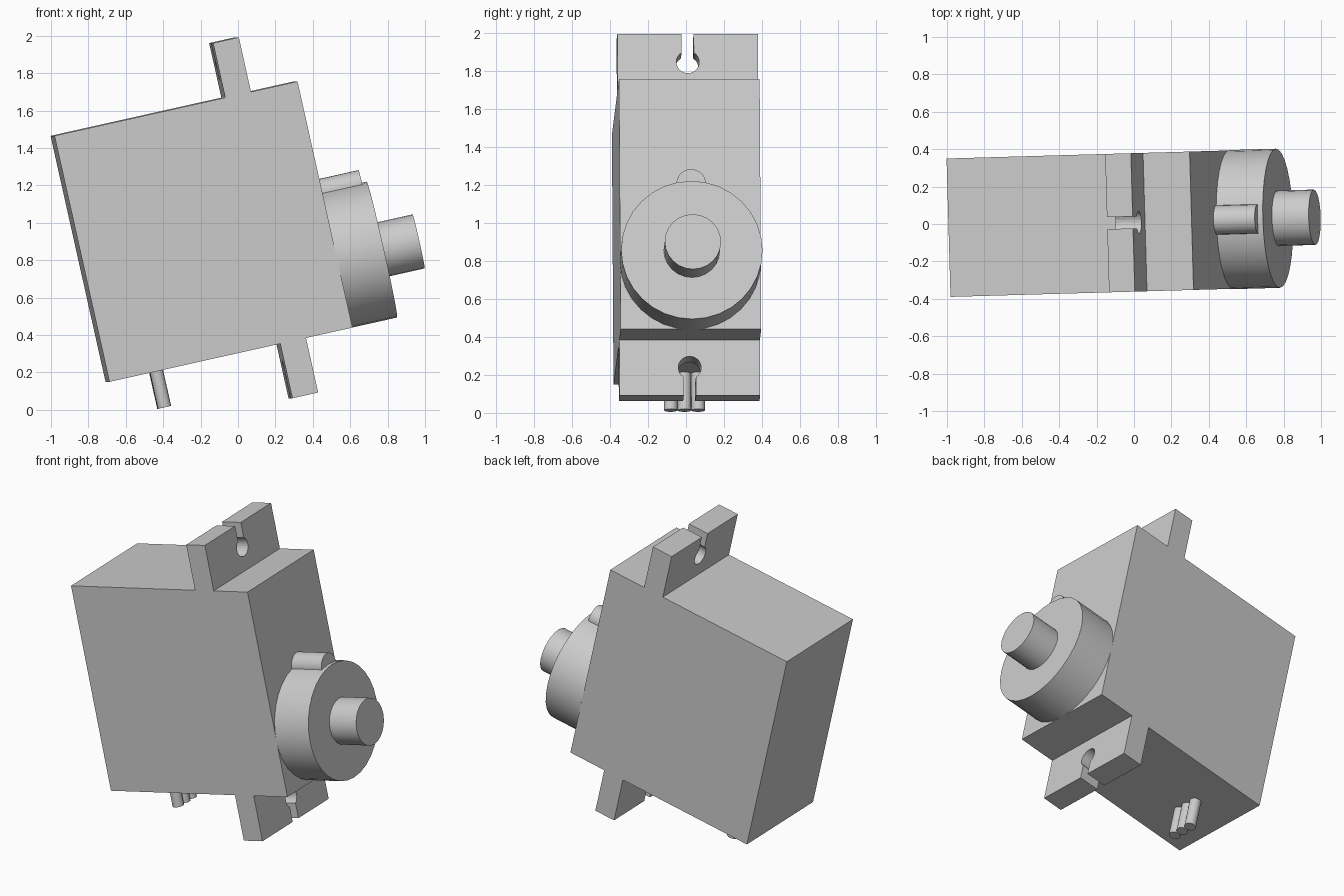
import bpy, bmesh, math
from mathutils import Matrix, Vector

if "Cube" in bpy.data.objects:
    bpy.data.objects.remove(bpy.data.objects["Cube"], do_unlink=True)

grey = bpy.data.materials.new("plain_grey")
grey.use_nodes = True
colour = (0.6, 0.6, 0.6, 1)
grey.diffuse_color = colour
grey.node_tree.nodes["Principled BSDF"].inputs["Base Color"].default_value = colour

# Whole model is tilted: local x runs along the shaft, local z towards the upper tab
POSE = (Matrix.Translation((-0.195, 0.003, 0.9525))
        @ Matrix.Rotation(math.radians(1.64), 4, "Z")
        @ Matrix.Rotation(math.radians(-12.6), 4, "Y"))
HALF_X, HALF_Y, HALF_Z = 0.666, 0.37, 0.674
SHAFT_Z = -0.304


def finish(name, bm, smooth=False):
    bmesh.ops.recalc_face_normals(bm, faces=bm.faces)
    mesh = bpy.data.meshes.new(name)
    bm.to_mesh(mesh)
    bm.free()
    mesh.materials.append(grey)
    obj = bpy.data.objects.new(name, mesh)
    obj.matrix_world = POSE
    bpy.context.collection.objects.link(obj)
    if smooth:
        bpy.ops.object.select_all(action="DESELECT")
        obj.select_set(True)
        bpy.context.view_layer.objects.active = obj
        bpy.ops.object.shade_smooth_by_angle(angle=math.radians(35))
    return obj


def prism(name, points, x0, x1):
    """Extrude a (y, z) outline along local x."""
    bm = bmesh.new()
    face = bm.faces.new([bm.verts.new((x0, y, z)) for y, z in points])
    grown = bmesh.ops.extrude_face_region(bm, geom=[face])["geom"]
    verts = [v for v in grown if isinstance(v, bmesh.types.BMVert)]
    bmesh.ops.translate(bm, verts=verts, vec=(x1 - x0, 0, 0))
    return finish(name, bm)


def rod(name, start, end, radius, sides):
    start, end = Vector(start), Vector(end)
    axis = end - start
    bm = bmesh.new()
    bmesh.ops.create_cone(
        bm, cap_ends=True, segments=sides, radius1=radius, radius2=radius,
        depth=axis.length,
        matrix=Matrix.Translation((start + end) / 2)
        @ axis.to_track_quat("Z", "Y").to_matrix().to_4x4())
    return finish(name, bm, smooth=True)


# Main case
prism("case", [(-HALF_Y, -HALF_Z), (HALF_Y, -HALF_Z),
               (HALF_Y, HALF_Z), (-HALF_Y, HALF_Z)], -HALF_X, HALF_X)

# Mounting tabs with a keyhole slot open at the outer end
TIP, HOLE_Z, HOLE_R, SLOT = 0.973, 0.823, 0.06, 0.032
gap = math.asin(SLOT / HOLE_R)
steps = 20
arc = []
for i in range(steps + 1):
    a = gap + (2 * math.pi - 2 * gap) * i / steps
    arc.append((HOLE_R * math.sin(a), HOLE_Z + HOLE_R * math.cos(a)))
keyhole = ([(HALF_Y, HALF_Z), (HALF_Y, TIP), (SLOT, TIP)] + arc
           + [(-SLOT, TIP), (-HALF_Y, TIP), (-HALF_Y, HALF_Z)])
for name, side in (("upper_tab", 1), ("lower_tab", -1)):
    prism(name, [(y, z * side) for y, z in keyhole], 0.27, 0.411)

# Round gear housing, its small side boss and the output shaft
rod("gear_housing", (HALF_X, 0, SHAFT_Z), (0.921, 0, SHAFT_Z), 0.372, 32)
rod("housing_boss", (HALF_X, 0, 0.06), (0.892, 0, 0.06), 0.078, 24)
rod("output_shaft", (0.92, 0, SHAFT_Z), (1.122, 0, SHAFT_Z), 0.148, 24)

# Three cable wires
for i, name in enumerate(("front_wire", "middle_wire", "back_wire")):
    y = (i - 1) * 0.072 - 0.005
    rod(name, (-0.4, y, -HALF_Z), (-0.4, y, -0.873), 0.036, 16)
